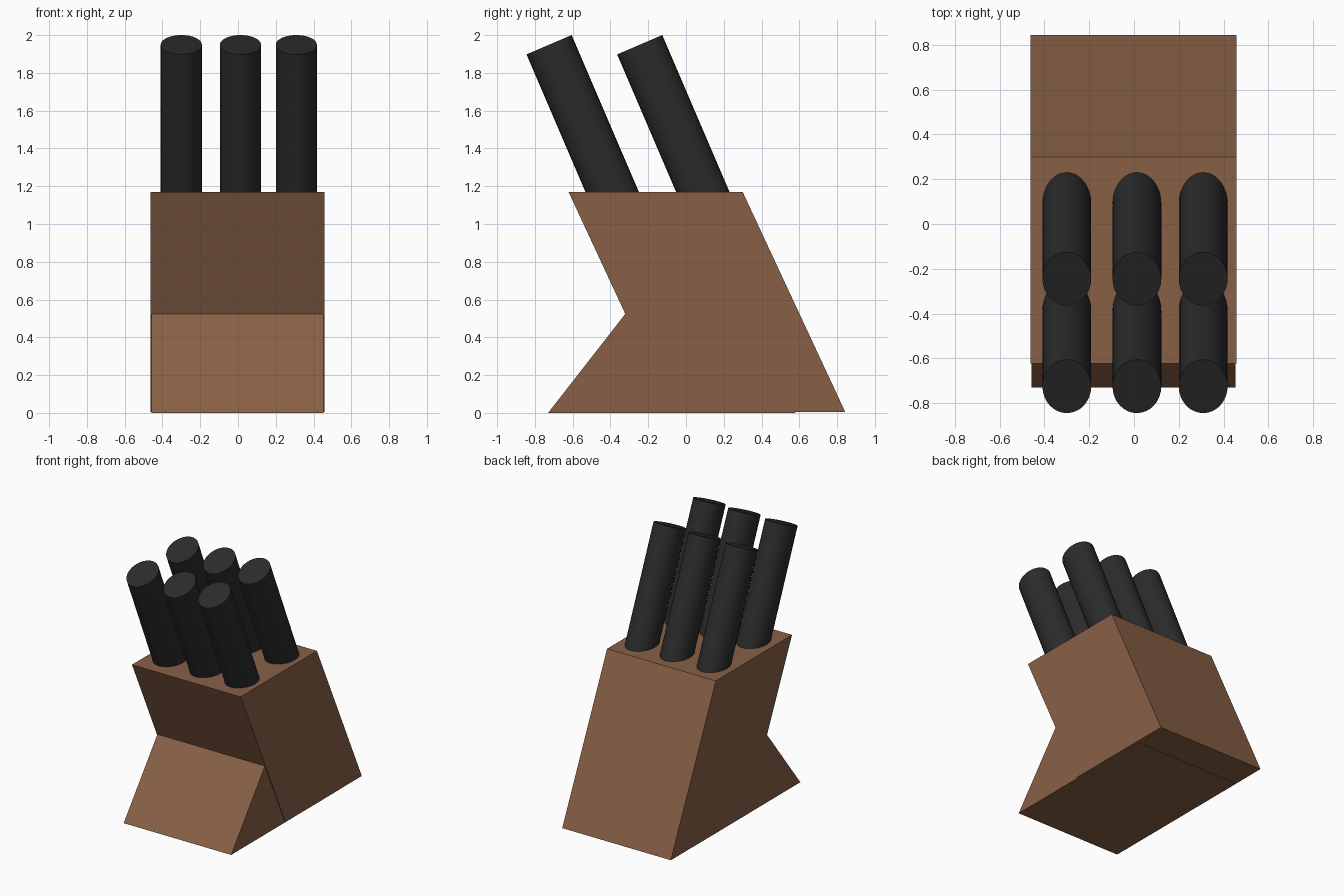
import bpy, bmesh, math
from mathutils import Matrix, Vector

if "Cube" in bpy.data.objects:
    bpy.data.objects.remove(bpy.data.objects["Cube"])


def material(name, rgb):
    m = bpy.data.materials.new(name)
    m.diffuse_color = (*rgb, 1)
    m.use_nodes = True
    m.node_tree.nodes["Principled BSDF"].inputs["Base Color"].default_value = m.diffuse_color
    return m


wood = material("brown wood", (0.25, 0.117, 0.062))
black = material("black plastic", (0.024, 0.024, 0.024))


def finish(name, bm, mat):
    bmesh.ops.recalc_face_normals(bm, faces=bm.faces[:])
    mesh = bpy.data.meshes.new(name)
    bm.to_mesh(mesh)
    bm.free()
    mesh.materials.append(mat)
    ob = bpy.data.objects.new(name, mesh)
    bpy.context.collection.objects.link(ob)
    return ob


def prism(name, profile, x0, x1, mat):
    """Extrude a (y, z) profile across the width."""
    bm = bmesh.new()
    face = bm.faces.new([bm.verts.new((x0, y, z)) for y, z in profile])
    ext = bmesh.ops.extrude_face_region(bm, geom=[face])
    moved = [v for v in ext["geom"] if isinstance(v, bmesh.types.BMVert)]
    bmesh.ops.translate(bm, vec=(x1 - x0, 0, 0), verts=moved)
    return finish(name, bm, mat)


# Leaning block and the triangular foot that props it up
prism("block", [(-0.08, 0.005), (0.843, 0.005), (0.30, 1.17), (-0.622, 1.17)],
      -0.462, 0.458, wood)
prism("foot", [(-0.73, 0), (0.58, 0), (-0.075, 0.84)], -0.457, 0.453, wood)

# Six oval handles in two rows, leaning with the block
tilt = math.radians(23.2)
length = 1.05
for row, y in (("front", -0.725), ("back", -0.245)):
    for side, x in (("left", -0.30), ("middle", 0.013), ("right", 0.309)):
        bm = bmesh.new()
        bmesh.ops.create_cone(bm, cap_ends=True, segments=32,
                              radius1=1, radius2=1, depth=length)
        bm.transform(Matrix.Translation((x, y, 1.949))
                     @ Matrix.Rotation(tilt, 4, 'X')
                     @ Matrix.Translation((0, 0, -length / 2))
                     @ Matrix.Diagonal(Vector((0.109, 0.13, 1, 1))))
        ob = finish(f"{row}_{side}_handle", bm, black)
        bpy.ops.object.select_all(action='DESELECT')
        ob.select_set(True)
        bpy.context.view_layer.objects.active = ob
        bpy.ops.object.shade_smooth_by_angle(angle=math.radians(30))
